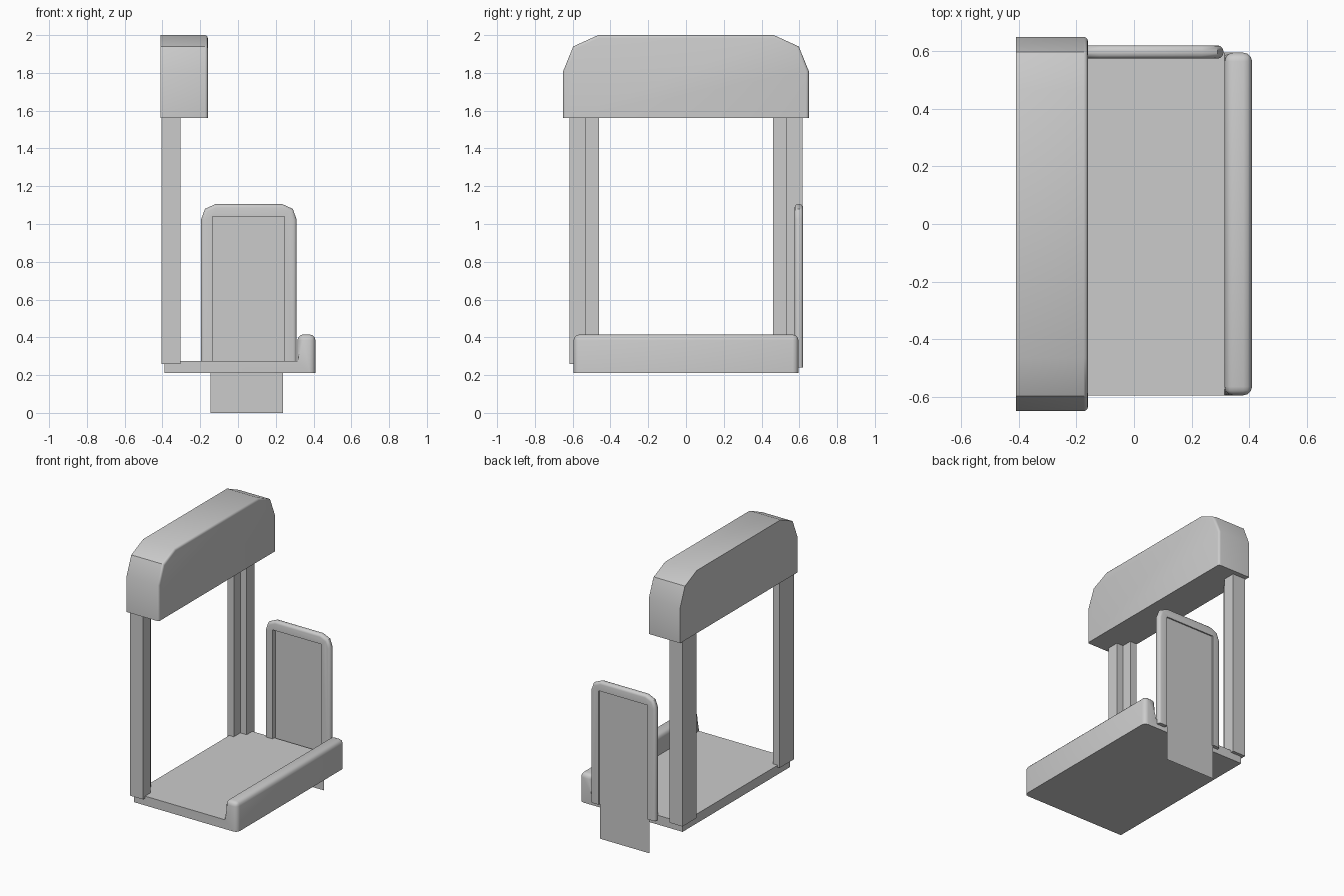
import bpy, bmesh
from mathutils import Vector

if "Cube" in bpy.data.objects:
    bpy.data.objects.remove(bpy.data.objects["Cube"])


def prism(name, pts, axis, a, b, bevel=0, pick=None, seg=3):
    """Extrude a 2D outline along an axis and round the picked edges."""
    place = {'x': lambda p, t: (t, p[0], p[1]),
             'y': lambda p, t: (p[0], t, p[1]),
             'z': lambda p, t: (p[0], p[1], t)}[axis]
    bm = bmesh.new()
    face = bm.faces.new([bm.verts.new(place(p, a)) for p in pts])
    ext = bmesh.ops.extrude_face_region(bm, geom=[face], use_keep_orig=True)
    verts = [g for g in ext['geom'] if isinstance(g, bmesh.types.BMVert)]
    bmesh.ops.translate(bm, verts=verts, vec=Vector(place((0, 0), b - a)))
    bmesh.ops.recalc_face_normals(bm, faces=bm.faces)
    if bevel:
        edges = [e for e in bm.edges
                 if pick((e.verts[0].co + e.verts[1].co) / 2)]
        bmesh.ops.bevel(bm, geom=edges, offset=bevel, segments=seg,
                        profile=0.5, affect='EDGES')
    return finish(name, bm)


def finish(name, bm):
    mesh = bpy.data.meshes.new(name)
    bm.to_mesh(mesh)
    bm.free()
    ob = bpy.data.objects.new(name, mesh)
    bpy.context.collection.objects.link(ob)
    bpy.ops.object.select_all(action='DESELECT')
    ob.select_set(True)
    bpy.context.view_layer.objects.active = ob
    bpy.ops.object.shade_smooth_by_angle(angle=0.6)
    return ob


# Overhead header with faceted shoulders, softened on its +x rim
half = [(0.65, 1.56), (0.65, 1.81), (0.597, 1.94), (0.465, 2.0)]
outline = half + [(-y, z) for y, z in reversed(half)]
prism('header', outline, 'x', -0.41, -0.16, 0.015,
      lambda c: c.x > -0.17 and c.z > 1.6)

# Stepped posts on both sides
section = [(-0.405, 0.46), (-0.355, 0.46), (-0.355, 0.532),
           (-0.305, 0.532), (-0.305, 0.617), (-0.405, 0.617)]
for side, s in (('left', -1), ('right', 1)):
    prism(side + '_post', [(x, s * y) for x, y in section], 'z', 0.26, 1.57)

# Base platform with raised, rounded lip
base = [(-0.39, 0.21), (0.41, 0.21), (0.41, 0.415), (0.315, 0.415),
        (0.315, 0.275), (-0.39, 0.275)]
prism('platform', base, 'y', -0.595, 0.595, 0.03, lambda c: c.z > 0.3)

# Arched side frame with rounded outer rim
arch = [(-0.195, 0.24), (-0.195, 1.025), (-0.175, 1.08), (-0.12, 1.105),
        (0.235, 1.105), (0.29, 1.08), (0.31, 1.025), (0.31, 0.24),
        (0.245, 0.24), (0.245, 1.04), (-0.135, 1.04), (-0.135, 0.24)]


def outer_rim(c):
    on_face = c.y < 0.58 or c.y > 0.615
    return on_face and c.z > 0.3 and (c.x < -0.14 or c.x > 0.25 or c.z > 1.05)


prism('side_frame', arch, 'y', 0.575, 0.62, 0.018, outer_rim)

# Thin side panel hanging down to the ground
bm = bmesh.new()
bm.faces.new([bm.verts.new((x, 0.611, z)) for x, z in
              ((-0.145, 0), (-0.145, 1.05), (0.238, 1.05), (0.238, 0))])
finish('side_panel', bm)

# Strip closing the small gap between panel and frame
bm = bmesh.new()
bm.faces.new([bm.verts.new((x, 0.609, z)) for x, z in
              ((0.23, 0.24), (0.23, 1.05), (0.25, 1.05), (0.25, 0.24))])
finish('panel_edge', bm)
